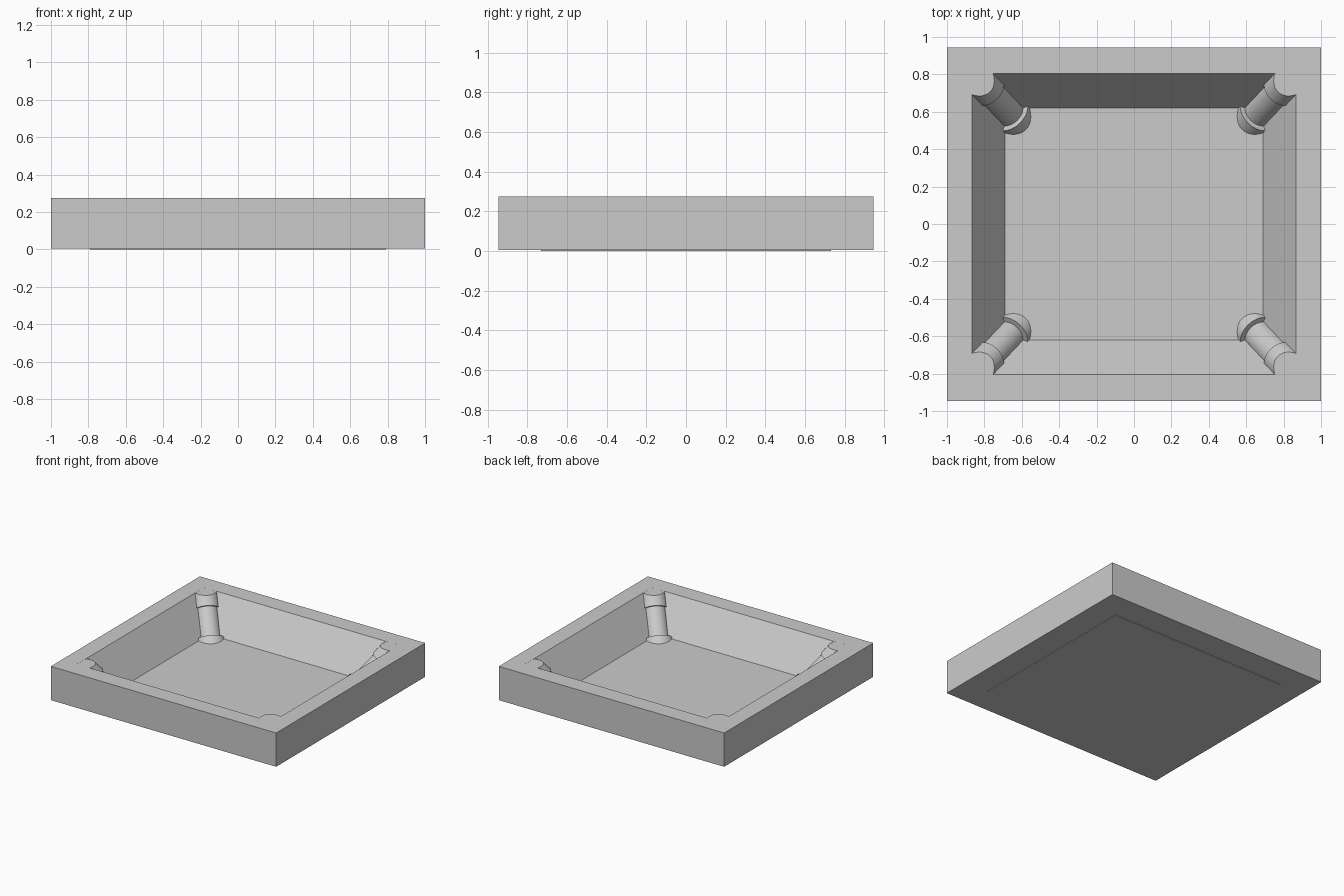
import bpy
import bmesh
from mathutils import Vector

old = bpy.data.objects.get("Cube")
if old:
    bpy.data.objects.remove(old, do_unlink=True)

# Single plain grey material
grey = bpy.data.materials.new("light_grey")
grey.use_nodes = True
colour = (0.6, 0.6, 0.6, 1)
grey.diffuse_color = colour
grey.node_tree.nodes["Principled BSDF"].inputs["Base Color"].default_value = colour

TOP = 0.275
FLOOR = 0.015
BASE = 0.004
RIM_X, RIM_Y = 0.865, 0.805
FLOOR_X, FLOOR_Y = 0.69, 0.62


def add_object(name, bm):
    bmesh.ops.recalc_face_normals(bm, faces=bm.faces)
    mesh = bpy.data.meshes.new(name)
    bm.to_mesh(mesh)
    bm.free()
    mesh.materials.append(grey)
    obj = bpy.data.objects.new(name, mesh)
    bpy.context.collection.objects.link(obj)
    return obj


def skin(bm, rings):
    """Join successive rings of points with quads and cap both ends."""
    loops = [[bm.verts.new(p) for p in ring] for ring in rings]
    for a, b in zip(loops, loops[1:]):
        for i in range(len(a)):
            j = (i + 1) % len(a)
            bm.faces.new((a[i], a[j], b[j], b[i]))
    bm.faces.new(loops[0])
    bm.faces.new(loops[-1])


def rectangle(hx, hy, z):
    return [(-hx, -hy, z), (hx, -hy, z), (hx, hy, z), (-hx, hy, z)]


# Tray with a wide flat rim and sloping inner walls
bm = bmesh.new()
skin(bm, [rectangle(1, 0.945, BASE), rectangle(1, 0.945, TOP),
          rectangle(RIM_X, RIM_Y, TOP), rectangle(FLOOR_X, FLOOR_Y, FLOOR)])
add_object("tray", bm)

# Thin plate under the tray
bm = bmesh.new()
skin(bm, [rectangle(0.79, 0.73, 0), rectangle(0.79, 0.73, BASE)])
add_object("bottom_plate", bm)


# Columns leaning along the four inner corners, trimmed at the rim and floor
def column(name, sx, sy, sides=40):
    foot = Vector((sx * FLOOR_X, sy * FLOOR_Y, FLOOR))
    head = Vector((sx * RIM_X, sy * RIM_Y, TOP))
    axis = (head - foot).normalized()
    turn = Vector((0, 0, 1)).rotation_difference(axis)
    # Radius and distance along the axis: base ring, shaft, top collar
    profile = [(0.115, -0.2), (0.115, -0.045), (0.086, -0.045),
               (0.086, 0.19), (0.098, 0.19), (0.098, 0.52)]
    bm = bmesh.new()
    for (r, low), (_, high) in zip(profile[::2], profile[1::2]):
        length = high - low
        made = bmesh.ops.create_cone(bm, cap_ends=True, segments=sides,
                                     radius1=r, radius2=r, depth=length)
        for v in made["verts"]:
            v.co = foot + turn @ (v.co + Vector((0, 0, (low + high) / 2)))
    for z, up in ((TOP - 0.0002, 1), (BASE + 0.002, -1)):
        cut = bmesh.ops.bisect_plane(
            bm, geom=bm.verts[:] + bm.edges[:] + bm.faces[:],
            plane_co=(0, 0, z), plane_no=(0, 0, up), clear_outer=True)
        edges = [e for e in cut["geom_cut"] if isinstance(e, bmesh.types.BMEdge)]
        bmesh.ops.holes_fill(bm, edges=edges, sides=0)
    return add_object(name, bm)


columns = [column(f"{fb}_{lr}_column", sx, sy)
           for fb, sy in (("front", -1), ("back", 1))
           for lr, sx in (("right", -1), ("left", 1))]

bpy.ops.object.select_all(action="DESELECT")
for obj in columns:
    obj.select_set(True)
bpy.context.view_layer.objects.active = columns[0]
bpy.ops.object.shade_smooth_by_angle()
